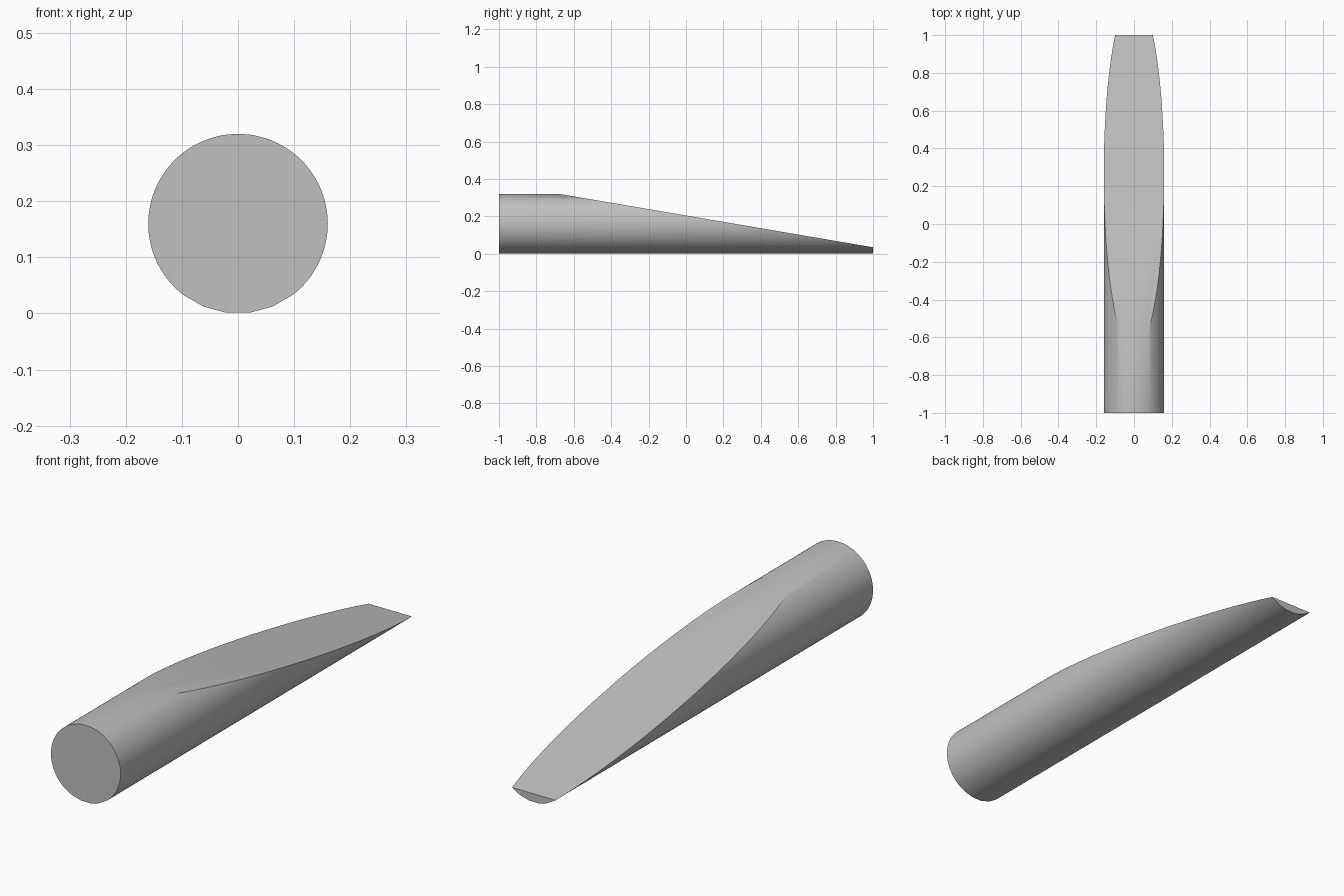
import bpy
import bmesh
from math import sin, cos, radians

cube = bpy.data.objects.get("Cube")
if cube:
    bpy.data.objects.remove(cube)

RADIUS = 0.16
HALF_LENGTH = 1.0
STEP = 3.75

# Plain grey material
grey = bpy.data.materials.new("plain grey")
grey.use_nodes = True
colour = (0.53, 0.53, 0.53, 1)
grey.diffuse_color = colour
grey.node_tree.nodes["Principled BSDF"].inputs["Base Color"].default_value = colour

# Round cross-section, with broader facets along the underside
angles = [i * STEP for i in range(-48, 48)]
angles = [a for a in angles if abs(a) >= 37.5 or abs(a) in (7.5, 22.5)]

# Rod: extrude the section from front to back
bm = bmesh.new()
ring = [bm.verts.new((RADIUS * sin(radians(a)), -HALF_LENGTH,
                      RADIUS - RADIUS * cos(radians(a)))) for a in angles]
front_cap = bm.faces.new(ring)
back = bmesh.ops.extrude_face_region(bm, geom=[front_cap], use_keep_orig=True)
back_verts = [g for g in back["geom"] if isinstance(g, bmesh.types.BMVert)]
bmesh.ops.translate(bm, verts=back_verts, vec=(0, 2 * HALF_LENGTH, 0))

# Long slanted cut down to the thin tip
slope = 0.17
cut = bmesh.ops.bisect_plane(bm, geom=bm.verts[:] + bm.edges[:] + bm.faces[:],
                             plane_co=(0, HALF_LENGTH, 0.035),
                             plane_no=(0, slope, 1), clear_outer=True)
rim = [g for g in cut["geom_cut"] if isinstance(g, bmesh.types.BMEdge)]
bmesh.ops.holes_fill(bm, edges=[e for e in bm.edges if e.is_boundary], sides=0)
bmesh.ops.recalc_face_normals(bm, faces=bm.faces[:])

mesh = bpy.data.meshes.new("slanted_rod")
bm.to_mesh(mesh)
bm.free()
mesh.materials.append(grey)
rod = bpy.data.objects.new("slanted_rod", mesh)
bpy.context.collection.objects.link(rod)

# Smooth sides with crisp ends and cut edges
bpy.ops.object.select_all(action="DESELECT")
rod.select_set(True)
bpy.context.view_layer.objects.active = rod
bpy.ops.object.shade_smooth_by_angle(angle=radians(30))
